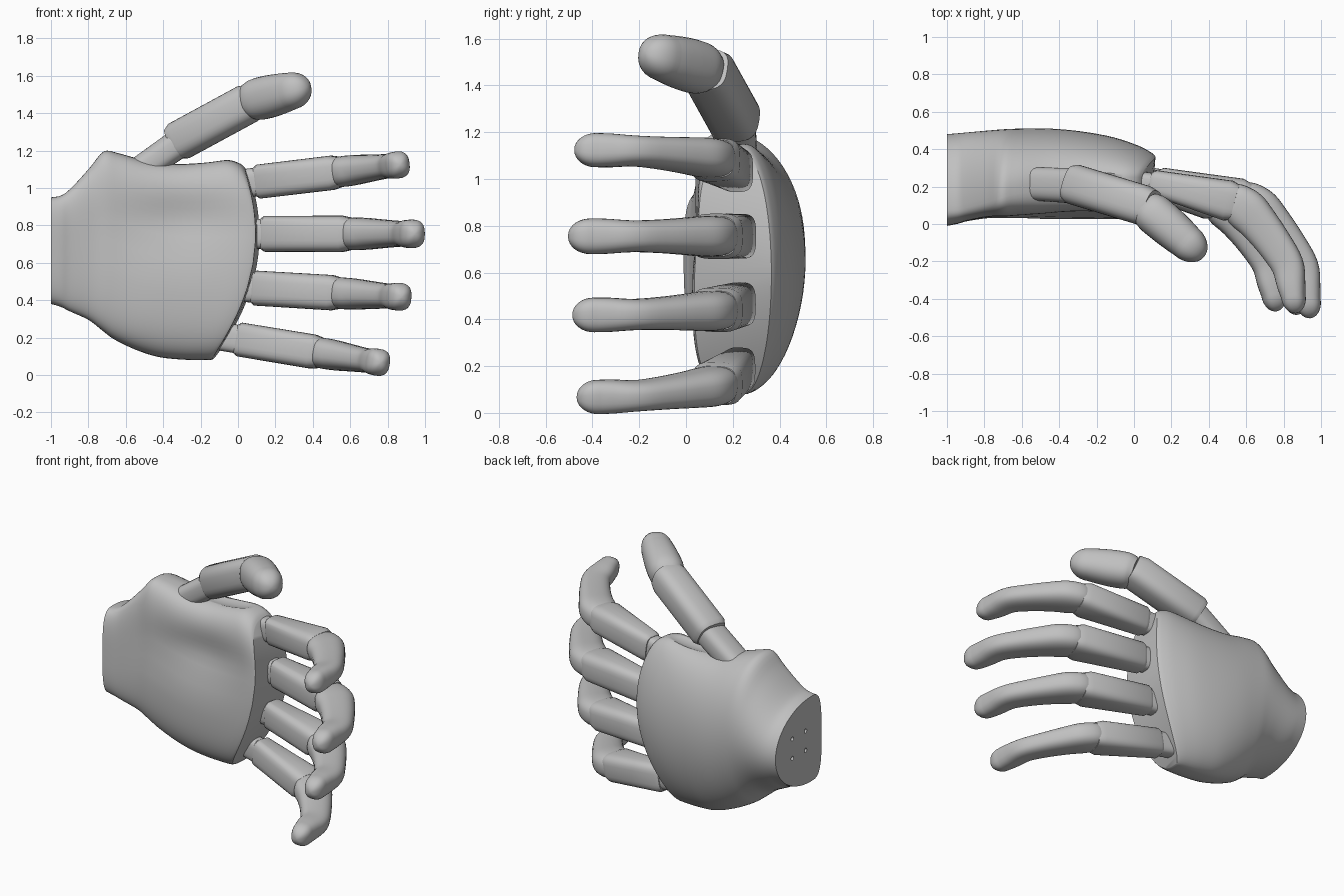
import bpy, bmesh, math
from mathutils import Vector, Matrix

cube = bpy.data.objects.get("Cube")
if cube:
    bpy.data.objects.remove(cube, do_unlink=True)

GREY = (0.53, 0.53, 0.53, 1)
grey = bpy.data.materials.new("matte grey")
grey.use_nodes = True
grey.diffuse_color = GREY
grey.node_tree.nodes["Principled BSDF"].inputs["Base Color"].default_value = GREY


def spline(rows, steps):
    """Smooth curve through rows of numbers."""
    out = []
    for i in range(len(rows) - 1):
        p = [rows[max(0, min(len(rows) - 1, i + k))] for k in (-1, 0, 1, 2)]
        for s in range(steps):
            t = s / steps
            out.append([b + t * (c - a) / 2 + t * t * (a - 2.5 * b + 2 * c - d / 2)
                        + t ** 3 * (1.5 * (b - c) + (d - a) / 2) for a, b, c, d in zip(*p)])
    return out + [list(rows[-1])]


def power(v, n):
    return math.copysign(abs(v) ** (2 / n), v)


def skin(name, rings):
    """Join rings of points into a closed object."""
    bm = bmesh.new()
    loops = [[bm.verts.new(p) for p in ring] for ring in rings]
    n = len(loops[0])
    for a, b in zip(loops, loops[1:]):
        for i in range(n):
            j = (i + 1) % n
            bm.faces.new((a[i], a[j], b[j], b[i]))
    # cap each end with strips running across the section
    for cap in (loops[0], loops[-1]):
        for i in range(n // 2):
            strip = [cap[i], cap[i + 1], cap[n - i - 1], cap[(n - i) % n]]
            bm.faces.new(list(dict.fromkeys(strip)))
    bmesh.ops.recalc_face_normals(bm, faces=bm.faces)
    mesh = bpy.data.meshes.new(name)
    bm.to_mesh(mesh)
    bm.free()
    mesh.materials.append(grey)
    obj = bpy.data.objects.new(name, mesh)
    bpy.context.collection.objects.link(obj)
    return obj


def smooth(obj):
    bpy.ops.object.select_all(action="DESELECT")
    obj.select_set(True)
    bpy.context.view_layer.objects.active = obj
    bpy.ops.object.shade_smooth_by_angle(angle=math.radians(35))


def tube(name, rows, n=2.6, steps=1, dome=0, place=None, sides=32):
    """Loft along rows of (x, y, z, half width, half depth); dome rounds the tip."""
    rows = spline(rows, steps)
    pts = [Vector(r[:3]) for r in rows]
    sizes = [r[3:] for r in rows]
    dirs = [(pts[min(i + 1, len(pts) - 1)] - pts[max(i - 1, 0)]).normalized()
            for i in range(len(pts))]
    if dome:
        end, d, (w, h) = pts[-1], dirs[-1], sizes[-1]
        for k in range(1, 9):
            a = k * math.radians(86) / 8
            pts.append(end + d * dome * math.sin(a))
            dirs.append(d)
            sizes.append((w * math.cos(a), h * math.cos(a)))
    rings = []
    for p, d, (w, h) in zip(pts, dirs, sizes):
        up = Vector((0, 0, 1))
        up = (up - d * up.dot(d)).normalized()
        side = d.cross(up)
        angles = [2 * math.pi * i / sides for i in range(sides)]
        rings.append([p + up * w * power(math.cos(a), n) + side * h * power(math.sin(a), n)
                      for a in angles])
    obj = skin(name, rings)
    if place:
        obj.data.transform(place)
    smooth(obj)


# Palm: rows of position, top, bottom, front, back and widest depth along the hand
palm_rows = spline([
    (0, .95, .38, -.01, .48, .1), (.05, .96, .365, .0, .485, .1),
    (.1, 1.0, .34, .015, .49, .11), (.2, 1.11, .295, .03, .5, .14),
    (.28, 1.195, .24, .03, .507, .17), (.36, 1.185, .19, .03, .51, .2),
    (.5, 1.145, .135, .025, .51, .23), (.65, 1.13, .097, .025, .495, .25),
    (.8, 1.14, .083, .025, .465, .25), (.92, 1.15, .08, .025, .42, .25),
    (.98, 1.13, .08, .03, .385, .25), (1, 1.1, .085, .035, .365, .25)], 4)
SIDES = 72
rings = []
for u, top, bottom, front, back, mid in palm_rows:
    ring = []
    for i in range(SIDES):
        a = 2 * math.pi * i / SIDES
        c, s = math.cos(a), math.sin(a)
        n = 2 if s > 0 else 3.4
        z = (top + bottom) / 2 + (top - bottom) / 2 * power(c, n)
        y = mid + (back - mid if s > 0 else mid - front) * power(s, n)
        # the knuckle edge is an arc that leans back slightly towards the front
        x = -1 + u * (1.115 - .55 * (z - .75) ** 2) - .08 * u ** 8 * max(0, .3 - y)
        # shallow hollow in the palm
        if s < 0:
            y += .055 * math.exp(-((x + .3) / .33) ** 2 - ((z - .82) / .16) ** 2)
        ring.append((x, y, z))
    rings.append(ring)
palm = skin("palm", rings)


def cut(target, cutter):
    cutter.hide_render = True
    mod = target.modifiers.new("cut", "BOOLEAN")
    mod.operation = "DIFFERENCE"
    mod.solver = "EXACT"
    mod.object = cutter
    bpy.context.view_layer.objects.active = target
    bpy.ops.object.modifier_apply(modifier=mod.name)
    bpy.data.objects.remove(cutter, do_unlink=True)


# Thumb socket: a shallow scooped oval in the upper edge
bpy.ops.mesh.primitive_uv_sphere_add(segments=48, ring_count=24, location=(-.28, .22, 1.22))
scoop = bpy.context.object
scoop.scale = (.33, .13, .1)
cut(palm, scoop)

# Four screw holes in the wrist face
for y in (.16, .3):
    for z in (.61, .74):
        bpy.ops.mesh.primitive_cylinder_add(vertices=16, radius=.014, depth=.1,
                                            location=(-1, y, z), rotation=(0, math.pi / 2, 0))
        cut(palm, bpy.context.object)
smooth(palm)

# Fingers: base x, y shift, base z, slope, scale
fingers = {"index": (-.025, -.01, 1.018, .12, .95), "middle": (0, 0, .755, 0, 1),
           "ring": (-.045, 0, .473, -.06, .975), "little": (-.125, 0, .212, -.165, .95)}
link = [(-.06, .252, 0, .08, .058), (.2, .217, 0, .08, .06)]
proximal = [(.125, .234, 0, .082, .058), (.145, .23, 0, .096, .072),
            (.56, .13, 0, .097, .115), (.605, .118, 0, .086, .1)]
distal = [(.575, .125, 0, .08, .1), (.615, .112, 0, .086, .112), (.67, .07, 0, .086, .12),
          (.735, .0, 0, .08, .11), (.82, -.11, 0, .072, .1), (.895, -.23, 0, .068, .092),
          (.917, -.34, 0, .075, .08), (.93, -.41, 0, .076, .068)]
for name, (x, y, z, slope, size) in fingers.items():
    place = (Matrix.Translation((x, y + .23 * (1 - size), z))
             @ Matrix.Rotation(-math.atan(slope), 4, "Y") @ Matrix.Scale(size, 4))
    tube(name + "_finger_link", link, 3.2, place=place)
    tube(name + "_finger_proximal", proximal, 3.4, place=place)
    tube(name + "_finger_tip", distal, 2.6, steps=4, dome=.095, place=place)

# Thumb
tube("thumb_link", [(-.53, .215, 1.09, .075, .09), (-.25, .2, 1.285, .08, .095)], 2.8)
tube("thumb_proximal", [(-.34, .218, 1.238, .09, .095), (-.315, .21, 1.252, .105, .108),
                        (.05, .1, 1.45, .105, .108), (.09, .085, 1.468, .093, .098)], 2.9)
tube("thumb_tip", [(.065, .095, 1.457, .088, .09), (.1, .06, 1.472, .11, .108),
                   (.17, .0, 1.49, .113, .108), (.24, -.06, 1.508, .106, .102),
                   (.28, -.095, 1.518, .099, .096)], 2.3, steps=4, dome=.125)
